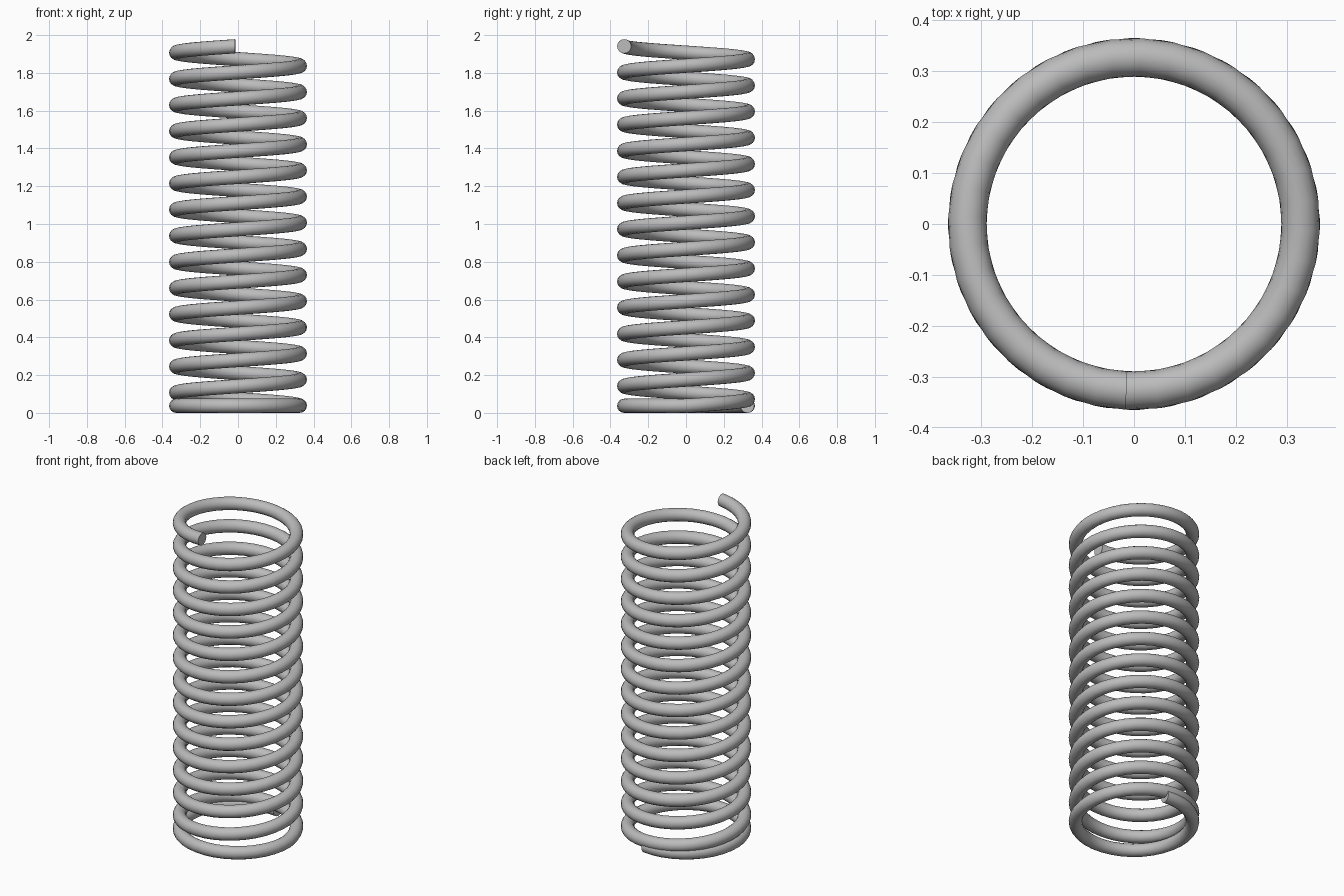
import bpy
import bmesh
from math import sin, cos, radians, tau

if "Cube" in bpy.data.objects:
    bpy.data.objects.remove(bpy.data.objects["Cube"], do_unlink=True)

HEIGHT = 2.0
WIRE = 0.0375          # wire radius
COIL = 0.3277          # radius of the wire's centre line
PITCH = 0.1385         # rise per turn
START = radians(82)    # lower wire end
END = 14 * tau + radians(267.4)
SIDES = 16
STEPS_PER_TURN = 36


def wire_height(angle):
    """Flat closed coil at each end, steady rise between them."""
    rise = WIRE + PITCH * (angle / tau - 1)
    return min(max(rise, WIRE), HEIGHT - WIRE)


# Steel
steel = bpy.data.materials.new("grey steel")
steel.use_nodes = True
colour = (0.5, 0.5, 0.5, 1)
steel.diffuse_color = colour
steel.node_tree.nodes["Principled BSDF"].inputs["Base Color"].default_value = colour

# Sweep the round wire section along the coil
bm = bmesh.new()
steps = round((END - START) / tau * STEPS_PER_TURN)
rings = []
for i in range(steps + 1):
    a = START + (END - START) * i / steps
    z = wire_height(a)
    ring = []
    for j in range(SIDES):
        t = tau * j / SIDES
        r = COIL + WIRE * cos(t)
        ring.append(bm.verts.new((r * cos(a), r * sin(a), z + WIRE * sin(t))))
    rings.append(ring)

for lower, upper in zip(rings, rings[1:]):
    for j in range(SIDES):
        k = (j + 1) % SIDES
        bm.faces.new((lower[j], lower[k], upper[k], upper[j]))

# Cut wire ends
bm.faces.new(rings[0])
bm.faces.new(rings[-1])
bmesh.ops.recalc_face_normals(bm, faces=bm.faces)

mesh = bpy.data.meshes.new("coil_spring")
bm.to_mesh(mesh)
bm.free()
mesh.materials.append(steel)
spring = bpy.data.objects.new("coil_spring", mesh)
bpy.context.collection.objects.link(spring)

bpy.ops.object.select_all(action="DESELECT")
spring.select_set(True)
bpy.context.view_layer.objects.active = spring
bpy.ops.object.shade_smooth_by_angle(angle=radians(40))
